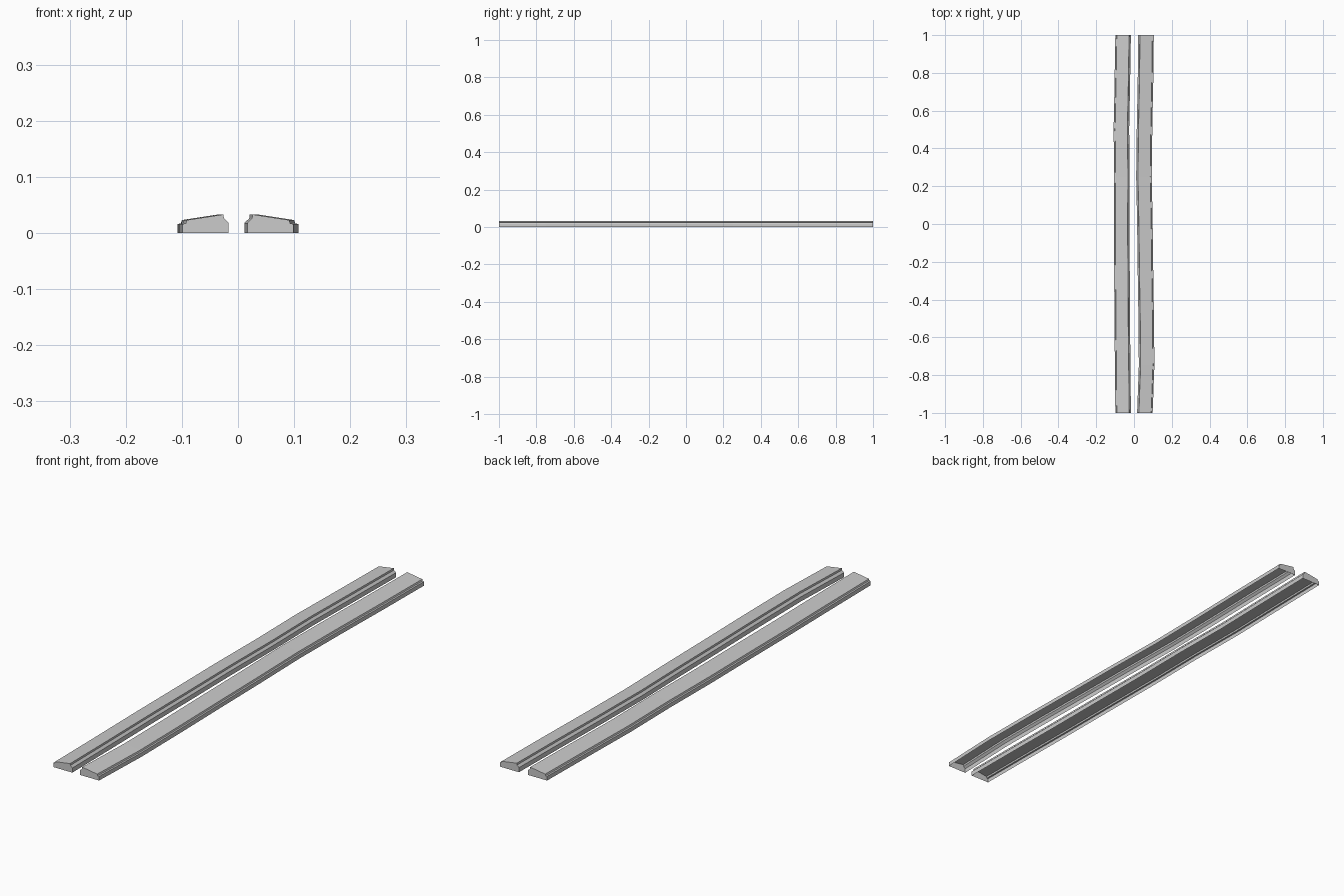
import bpy
import bmesh

cube = bpy.data.objects.get("Cube")
if cube:
    bpy.data.objects.remove(cube, do_unlink=True)

grey = bpy.data.materials.new("plain_grey")
grey.use_nodes = True
colour = (0.6, 0.6, 0.6, 1)
grey.diffuse_color = colour
grey.node_tree.nodes["Principled BSDF"].inputs["Base Color"].default_value = colour

# Cross-section from the outer foot, over the ridge, to the inner foot
PROFILE = [(0.099, 0), (0.099, 0.016), (0.093, 0.017), (0.091, 0.023),
           (0.026, 0.033), (0.025, 0.026), (0.0165, 0.018), (0.0165, 0)]

# Sideways wander of each rail at equal steps along its length
LEFT_WANDER = [0, 0.009, 0.007, 0.003, 0, -0.005, -0.002, 0.003, 0.006]
RIGHT_WANDER = [0, -0.002, -0.005, -0.006, -0.008, -0.006, -0.009, -0.004, 0]


def build_rail(name, side, wander):
    """Open-bottomed shell lofted along y, closed at both ends."""
    bm = bmesh.new()
    last = len(wander) - 1
    rings = [[bm.verts.new((side * x + shift, 2 * i / last - 1, z))
              for x, z in PROFILE] for i, shift in enumerate(wander)]
    for a, b in zip(rings, rings[1:]):
        for j in range(len(PROFILE) - 1):
            bm.faces.new((a[j], a[j + 1], b[j + 1], b[j]))
    bm.faces.new(rings[0])
    bm.faces.new(rings[-1])
    bmesh.ops.recalc_face_normals(bm, faces=bm.faces)
    # Make the ridge top face upward
    top = max(bm.faces, key=lambda f: abs(f.normal.z) * f.calc_area())
    if top.normal.z < 0:
        bmesh.ops.reverse_faces(bm, faces=bm.faces)
    mesh = bpy.data.meshes.new(name)
    bm.to_mesh(mesh)
    bm.free()
    mesh.materials.append(grey)
    bpy.context.collection.objects.link(bpy.data.objects.new(name, mesh))


build_rail("left_rail", 1, LEFT_WANDER)
build_rail("right_rail", -1, RIGHT_WANDER)
